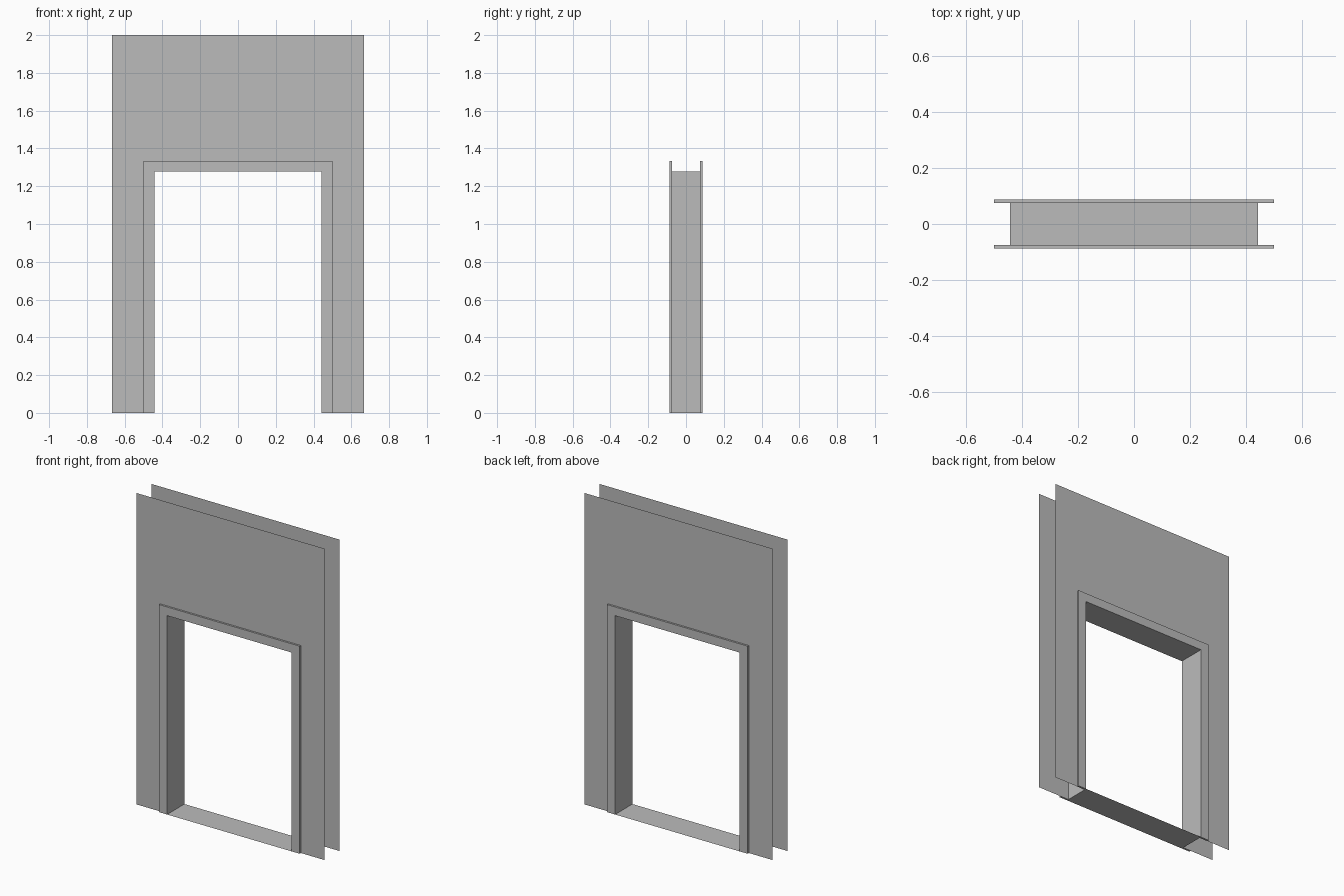
import bpy, bmesh

cube = bpy.data.objects.get("Cube")
if cube:
    bpy.data.objects.remove(cube, do_unlink=True)

grey = bpy.data.materials.new("plain grey")
grey.use_nodes = True
colour = (0.5, 0.5, 0.5, 1)
grey.diffuse_color = colour
grey.node_tree.nodes["Principled BSDF"].inputs["Base Color"].default_value = colour

WALL_X, WALL_Z, WALL_Y = 0.667, 2.0, 0.076
TRIM_X, TRIM_Z = 0.5, 1.333
OPEN_X, OPEN_Z = 0.4425, 1.277
TRIM_IN, TRIM_OUT = 0.075, 0.088


def finish(name, bm):
    mesh = bpy.data.meshes.new(name)
    bm.to_mesh(mesh)
    bm.free()
    mesh.materials.append(grey)
    obj = bpy.data.objects.new(name, mesh)
    bpy.context.collection.objects.link(obj)


def arch(name, outer, inner, y, thickness, side):
    """Upright arch-shaped panel facing front (side -1) or back (side 1)."""
    (ox, oz), (ix, iz) = outer, inner
    out = [(-ox, 0), (-ox, oz), (ox, oz), (ox, 0)]
    hole = [(-ix, 0), (-ix, iz), (ix, iz), (ix, 0)]
    bm = bmesh.new()
    a = [bm.verts.new((x, side * y, z)) for x, z in out]
    b = [bm.verts.new((x, side * y, z)) for x, z in hole]
    faces = [bm.faces.new((a[i], a[i + 1], b[i + 1], b[i])) for i in range(3)]
    if thickness:
        grown = bmesh.ops.extrude_face_region(bm, geom=faces, use_keep_orig=True)
        moved = [v for v in grown["geom"] if isinstance(v, bmesh.types.BMVert)]
        bmesh.ops.translate(bm, verts=moved, vec=(0, side * thickness, 0))
        bmesh.ops.recalc_face_normals(bm, faces=bm.faces)
    else:
        for f in faces:
            f.normal_update()
            if f.normal.y * side < 0:
                f.normal_flip()
    finish(name, bm)


# Wall sheets and door trim on both sides
for label, side in (("front", -1), ("back", 1)):
    arch(label + "_wall", (WALL_X, WALL_Z), (TRIM_X, TRIM_Z), WALL_Y, 0, side)
    arch(label + "_trim", (TRIM_X, TRIM_Z), (OPEN_X, OPEN_Z),
         TRIM_IN, TRIM_OUT - TRIM_IN, side)

# Lining of the opening: jambs, head and threshold, facing inward
bm = bmesh.new()
ring = [(-OPEN_X, 0), (OPEN_X, 0), (OPEN_X, OPEN_Z), (-OPEN_X, OPEN_Z)]
front = [bm.verts.new((x, -TRIM_OUT, z)) for x, z in ring]
back = [bm.verts.new((x, TRIM_OUT, z)) for x, z in ring]
for i in range(4):
    j = (i + 1) % 4
    bm.faces.new((front[i], front[j], back[j], back[i]))
finish("door_lining", bm)
